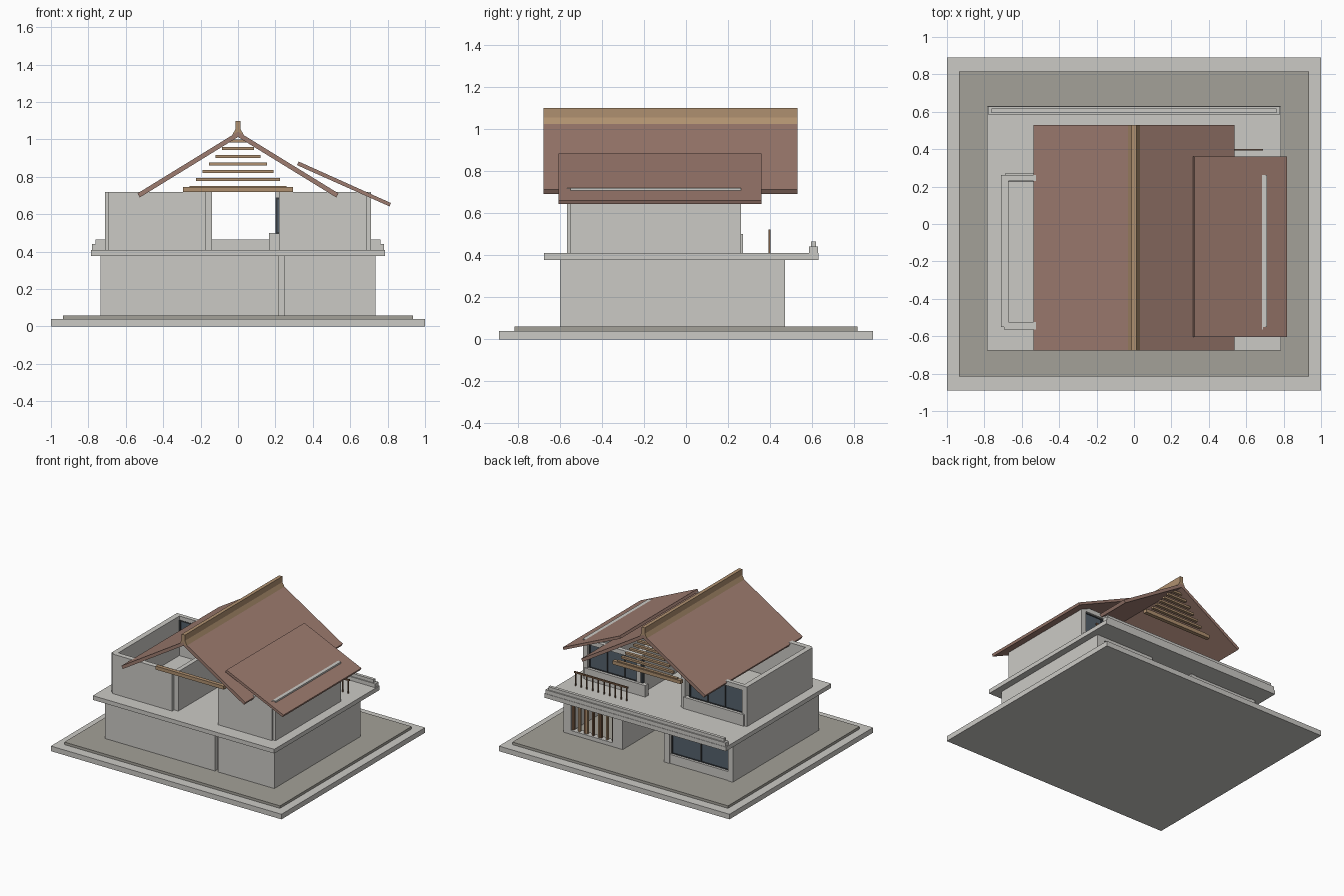
import bpy
import bmesh

cube = bpy.data.objects.get("Cube")
if cube:
    bpy.data.objects.remove(cube, do_unlink=True)


def make_material(name, colour):
    material = bpy.data.materials.new(name)
    material.use_nodes = True
    rgba = (*colour, 1)
    material.diffuse_color = rgba
    material.node_tree.nodes["Principled BSDF"].inputs["Base Color"].default_value = rgba
    return material


concrete = make_material("light concrete", (.6, .59, .56))
paving = make_material("taupe paving", (.37, .355, .315))
tile = make_material("clay roof", (.34, .2, .16))
timber = make_material("tan timber", (.43, .28, .16))
bronze = make_material("dark timber", (.2, .11, .06))
glass = make_material("blue grey glass", (.09, .12, .15))
metal = make_material("dark frame", (.04, .045, .05))


def prism(name, profile, depth, material):
    """Extrude an x-z profile along y."""
    mesh = bpy.data.meshes.new(name)
    bm = bmesh.new()
    front, back = [[bm.verts.new((x, y, z)) for x, z in profile] for y in depth]
    bm.faces.new(front)
    bm.faces.new(back[::-1])
    count = len(profile)
    for i in range(count):
        j = (i + 1) % count
        bm.faces.new((front[i], back[i], back[j], front[j]))
    bmesh.ops.recalc_face_normals(bm, faces=bm.faces)
    bm.to_mesh(mesh)
    bm.free()
    mesh.materials.append(material)
    part = bpy.data.objects.new(name, mesh)
    bpy.context.collection.objects.link(part)
    return part


def box(name, width, depth, height, material=concrete):
    (left, right), (bottom, top) = width, height
    corners = [(left, bottom), (right, bottom), (right, top), (left, top)]
    return prism(name, corners, depth, material)


def spread(start, end, count):
    return [start + (end - start) * i / (count - 1) for i in range(count)]


def window(name, width, depth, height, mullions):
    """Glass pane with dark vertical bars and a head and foot rail."""
    front, back = depth
    box(name + "_glass", width, depth, height, glass)
    bar_depth = (front - .005, back + .006)
    for x in spread(width[0] + .006, width[1] - .006, mullions):
        box(name + "_mullion", (x - .005, x + .005), bar_depth, height, metal)
    for z in height:
        box(name + "_rail", width, bar_depth, (z - .005, z + .005), metal)


# Plinth
box("base_slab", (-1, 1), (-.89, .89), (0, .04))
box("paved_terrace", (-.935, .935), (-.815, .815), (.04, .06), paving)

# Ground floor walls
ground = (.06, .38)
box("ground_front_wall_right", (-.735, .22), (-.6, -.56), ground)
box("ground_front_wall_left", (.245, .735), (-.6, -.56), ground)
box("ground_partition_left", (.22, .245), (-.57, .465), ground)
box("ground_partition_right", (-.185, -.14), (-.56, .47), ground)
for side, name in ((-1, "right"), (1, "left")):
    span = sorted((side * .695, side * .735))
    box("ground_side_wall_" + name, span, (-.56, .47), ground)

# Ground floor back window
box("ground_window_sill", (-.695, -.185), (.43, .465), (.06, .13))
box("ground_window_lintel", (-.695, -.185), (.43, .465), (.35, .38))
window("ground_window", (-.695, -.185), (.43, .44), (.13, .35), 3)

# Ground floor back wall with a timber screen
screen_wall = (.42, .47)
box("screen_wall_inner", (.22, .31), screen_wall, ground)
box("screen_wall_outer", (.67, .70), screen_wall, ground)
box("screen_wall_foot", (.31, .67), screen_wall, (.06, .09))
box("screen_wall_head", (.31, .67), screen_wall, (.35, .38))
for i, x in enumerate(spread(.33, .65, 9)):
    shift = .012 * (i % 3 - 1)
    box("screen_post", (x + shift - .007, x + shift + .007), (.435, .455), (.09, .35),
        timber if i % 2 else bronze)

# Upper floor slab and stepped rear parapet
box("upper_floor_slab", (-.787, .787), (-.675, .63), (.377, .41))
box("parapet_base", (-.78, .78), (.585, .627), (.41, .44))
box("parapet_cap", (-.762, .762), (.593, .617), (.44, .465))

# Upper floor rooms
upper = (.41, .72)
box("right_room_front_wall", (-.695, -.175), (-.565, -.525), upper)
box("right_room_partition", (-.175, -.14), (-.54, .26), upper)
box("left_room_front_wall", (.22, .69), (-.565, -.525), upper)
box("left_room_partition", (.22, .255), (-.525, .25), upper)
for side, name in ((-1, "right"), (1, "left")):
    span = sorted((side * .67, side * .712))
    box(name + "_room_side_wall", span, (-.55, .262), upper)
    opening = sorted((side * .69, side * .165))
    pane = sorted((side * .67, side * .2))
    box(name + "_room_sill", opening, (.23, .27), (.41, .5))
    box(name + "_room_lintel", pane, (.23, .262), (.685, .72))
    window(name + "_room_window", pane, (.232, .242), (.5, .685), 4)

# Balcony rail
box("balcony_rail", (.225, .69), (.392, .402), (.51, .522), bronze)
for x in spread(.235, .68, 10):
    box("balcony_post", (x - .004, x + .004), (.393, .401), (.41, .51), bronze)

# Main gable roof
roof_depth = (-.677, .53)
for side, name in ((-1, "right"), (1, "left")):
    slope = [(0, 1.042), (.538, .711), (.525, .69), (0, 1.013)]
    prism("main_roof_" + name, [(side * x, z) for x, z in slope], roof_depth, tile)

# Flared ridge cap
half = [(.034, 1.018), (.014, 1.055), (.014, 1.1)]
ridge = half + [(-x, z) for x, z in reversed(half)]
prism("ridge_cap", ridge, roof_depth, timber)

# Gable beams and slats
for name, y in (("front", -.6), ("back", .46)):
    box(name + "_gable_beam", (-.295, .295), (y, y + .03), (.718, .745), timber)
for i in range(7):
    reach = .26 - .035 * i
    z = .738 + .041 * i
    if i == 0:
        z = .736
    box("gable_slat", (-reach, reach), (.462, .485), (z, z + .016), timber)

# Lean-to roof over the left room
prism("lean_to_roof", [(.324, .882), (.818, .66), (.81, .642), (.315, .863)], (-.605, .36), tile)
